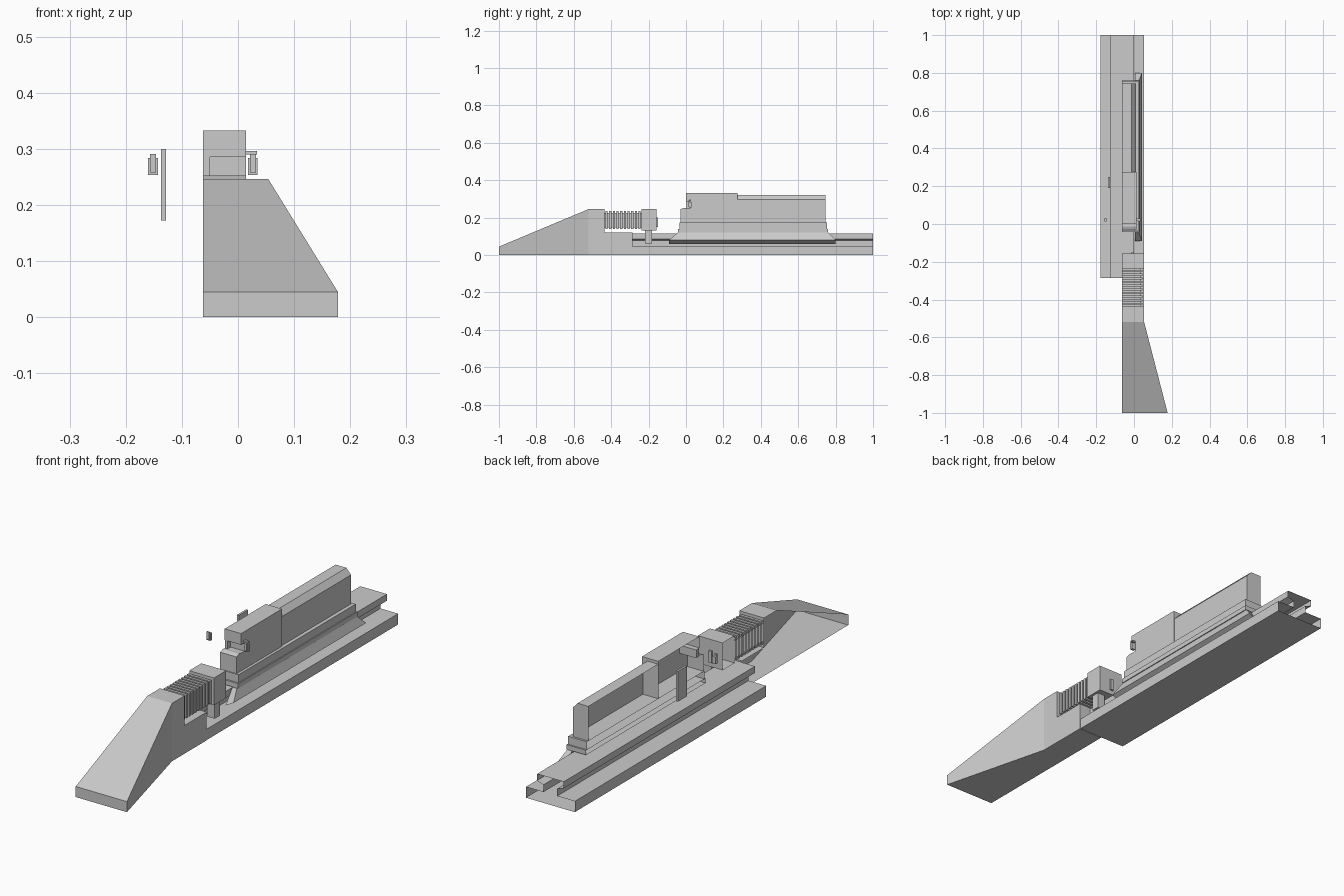
import bpy, bmesh

if "Cube" in bpy.data.objects:
    bpy.data.objects.remove(bpy.data.objects["Cube"])

CUT = -0.0625   # open section plane: the vehicle is modelled as a half shell


def finish(name, bm):
    bmesh.ops.recalc_face_normals(bm, faces=bm.faces)
    me = bpy.data.meshes.new(name)
    bm.to_mesh(me)
    bm.free()
    ob = bpy.data.objects.new(name, me)
    bpy.context.collection.objects.link(ob)
    return ob


def loft(name, sections, closed=True, caps=(False, False)):
    """Bridge matching rings of 3D points, with optional end caps."""
    bm = bmesh.new()
    rings = [[bm.verts.new(p) for p in s] for s in sections]
    n = len(rings[0])
    for a, b in zip(rings, rings[1:]):
        for i in range(n if closed else n - 1):
            j = (i + 1) % n
            bm.faces.new((a[i], a[j], b[j], b[i]))
    for ring, cap in ((rings[0], caps[0]), (rings[-1], caps[1])):
        if cap:
            bm.faces.new(ring)
    return finish(name, bm)


def along_y(name, profile, y0, y1, closed=True, caps=(False, False)):
    return loft(name, [[(x, y, z) for x, z in profile] for y in (y0, y1)], closed, caps)


def along_x(name, profile, x0, x1, caps=(False, True)):
    return loft(name, [[(x, y, z) for y, z in profile] for x in (x0, x1)], True, caps)


def box(name, x, y, z, open_left=False):
    ring = [(y[0], z[0]), (y[1], z[0]), (y[1], z[1]), (y[0], z[1])]
    return along_x(name, ring, x[0], x[1], (not open_left, True))


def half_box(name, x1, y, z):
    return box(name, (CUT, x1), y, z, True)


def both_sides(name, x, y, z):
    box(name + "_right", x, y, z)
    box(name + "_left", (2 * CUT - x[1], 2 * CUT - x[0]), y, z)


# Guide rail: wide base, narrow web and undercut top flange, open ends
half = [(0.115, 0), (0.115, 0.046), (0.032, 0.046), (0.032, 0.077), (0.0625, 0.087), (0.0625, 0.115)]
rail = [(CUT + d, z) for d, z in half] + [(CUT - d, z) for d, z in reversed(half)]
along_y("guide_rail", rail, -0.285, 1.0)

# Sloped nose: wide and low at the front, tall and narrow at the back
C = CUT
loft("nose_ramp", [
    [(C, -1, 0), (0.178, -1, 0), (0.178, -1, 0.045), (C, -1, 0.045)],
    [(C, -0.52, 0), (0.054, -0.52, 0), (0.054, -0.52, 0.246), (C, -0.52, 0.246)],
], caps=(True, False)).data
me = bpy.data.objects["nose_ramp"].data
bm = bmesh.new()
bm.from_mesh(me)
bmesh.ops.delete(bm, geom=[f for f in bm.faces if all(abs(v.co.x - C) < 1e-4 for v in f.verts)],
                 context='FACES_ONLY')
bm.to_mesh(me)
bm.free()

# Stepped block behind the nose, open on the section plane and to the nose
step = [(-0.52, 0), (-0.287, 0), (-0.287, 0.12), (-0.435, 0.12), (-0.435, 0.246), (-0.52, 0.246)]
block = along_x("stepped_block", step, CUT, 0.054)
bm = bmesh.new()
bm.from_mesh(block.data)
bmesh.ops.delete(bm, geom=[f for f in bm.faces if all(abs(v.co.y + 0.52) < 1e-4 for v in f.verts)],
                 context='FACES_ONLY')
bm.to_mesh(block.data)
bm.free()

# Bellows: core with evenly spaced ribs
half_box("bellows_core", 0.034, (-0.435, -0.238), (0.147, 0.226))
ribs = 10
for i in range(ribs):
    y = -0.43 + i * 0.0195
    half_box(f"bellows_rib_{i + 1}", 0.045, (y, y + 0.0115), (0.138, 0.236))

# Coupling box, latch and guide post
half_box("coupling_box", 0.054, (-0.238, -0.157), (0.13, 0.246))
box("coupling_latch", (-0.015, 0.0), (-0.157, -0.15), (0.15, 0.2))
box("guide_post", (0.008, 0.043), (-0.218, -0.182), (0.062, 0.132))

# Skirt that grips the rail flange, flared at both ends
loft("rail_skirt", [
    [(0.005, a, 0.12), (0.026, a, 0.12), (0.042, b, 0.08), (0.005, b, 0.06)]
    for a, b in ((-0.045, -0.09), (0.76, 0.8))
], caps=(True, True))

# Floor ledges
half_box("floor_ledge", 0.030, (-0.042, 0.76), (0.12, 0.14))
half_box("floor_plinth", 0.026, (-0.034, 0.754), (0.14, 0.174))

# Rear body: wall with chamfered roof edge, and an end wall
body = [(0.010, 0.174), (0.010, 0.297), (-0.012, 0.321), (CUT, 0.321)]
along_y("rear_body", body, 0.275, 0.745, closed=False)
loft("rear_end_wall", [[(CUT, 0.745, 0.174)] + [(x, 0.745, z) for x, z in body]], caps=(True, False))

# Cab: raked front, bulkhead at the back, window slot above the lower nose
cab = [(0.0, 0.285), (0.022, 0.285), (0.022, 0.25), (0.0, 0.25), (-0.012, 0.252), (-0.03, 0.245),
       (-0.03, 0.174), (0.275, 0.174), (0.275, 0.333), (0.0, 0.333)]
along_x("cab", cab, CUT, 0.0143)
box("window_pillar", (CUT, -0.05), (0.002, 0.02), (0.25, 0.285))

# Cab doors and side mirrors, on both sides
both_sides("door", (0.003, 0.012), (0.19, 0.25), (0.172, 0.3))
both_sides("mirror_frame", (0.018, 0.035), (0.018, 0.03), (0.253, 0.284))
both_sides("mirror_glass", (0.021, 0.032), (0.013, 0.018), (0.258, 0.291))
box("mirror_arm", (0.0143, 0.034), (0.018, 0.028), (0.29, 0.296))
